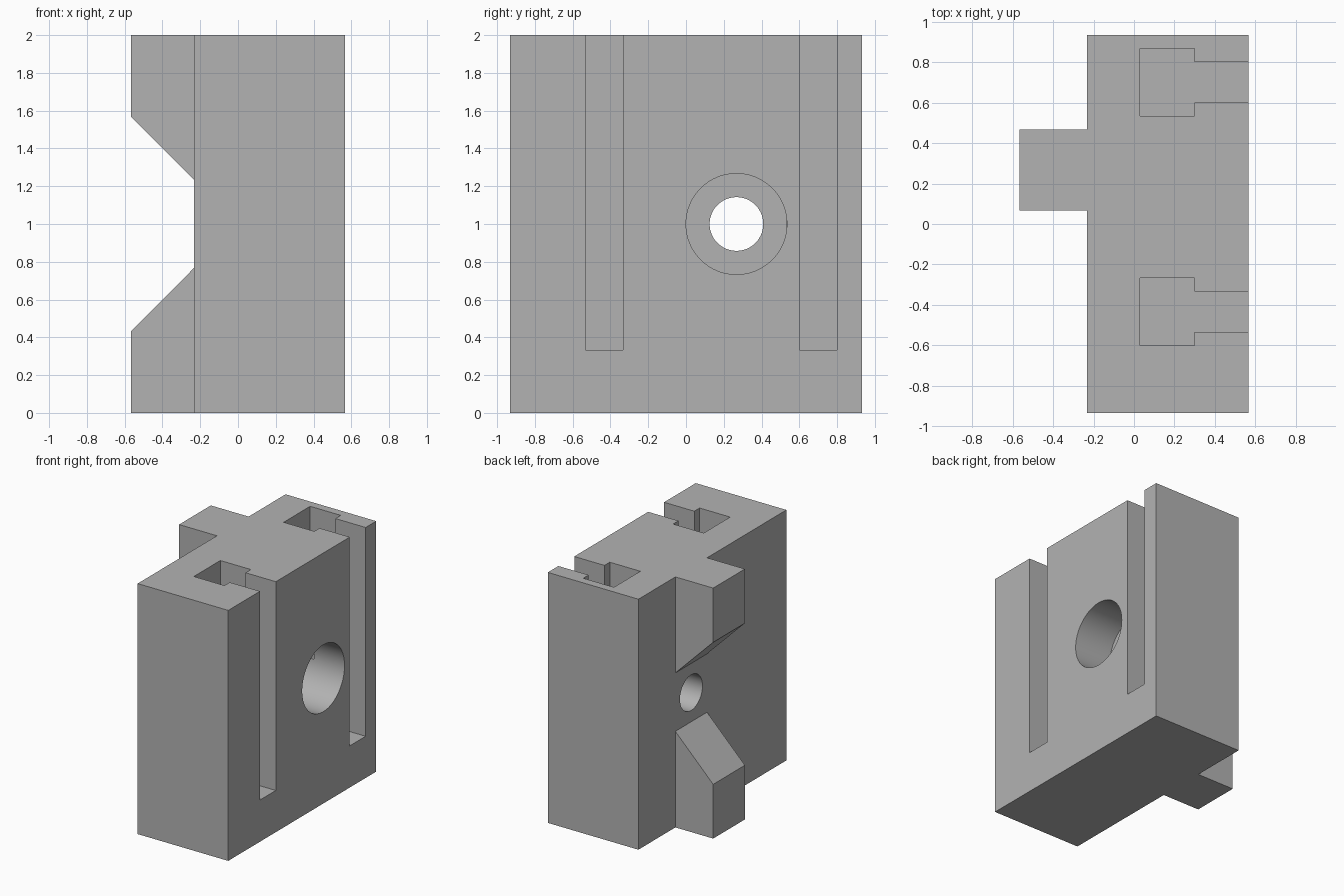
import bpy
import bmesh
from mathutils import Matrix, Vector

if "Cube" in bpy.data.objects:
    bpy.data.objects.remove(bpy.data.objects["Cube"])

HEIGHT = 2.0
HALF_Y = 0.933
BACK, FACE = -0.233, 0.567       # main block extent in x
BORE_Y, BORE_Z = 0.267, 1.0

grey = bpy.data.materials.new("plain grey")
grey.use_nodes = True
colour = (0.45, 0.45, 0.45, 1)
grey.diffuse_color = colour
grey.node_tree.nodes["Principled BSDF"].inputs["Base Color"].default_value = colour


def finish(name, bm):
    bmesh.ops.recalc_face_normals(bm, faces=bm.faces)
    mesh = bpy.data.meshes.new(name)
    bm.to_mesh(mesh)
    bm.free()
    mesh.materials.append(grey)
    obj = bpy.data.objects.new(name, mesh)
    bpy.context.collection.objects.link(obj)
    return obj


def prism(name, points, extrusion):
    """Extrude a closed profile along a vector."""
    bm = bmesh.new()
    face = bm.faces.new([bm.verts.new(p) for p in points])
    result = bmesh.ops.extrude_face_region(bm, geom=[face], use_keep_orig=True)
    moved = [v for v in result["geom"] if isinstance(v, bmesh.types.BMVert)]
    bmesh.ops.translate(bm, verts=moved, vec=Vector(extrusion))
    return finish(name, bm)


def bore(name, radius, x0, x1):
    """Cylinder along x through the bore centre."""
    bm = bmesh.new()
    place = Matrix.Translation(((x0 + x1) / 2, BORE_Y, BORE_Z)) @ Matrix.Rotation(1.5707963, 4, "Y")
    bmesh.ops.create_cone(bm, cap_ends=True, segments=96, radius1=radius,
                          radius2=radius, depth=x1 - x0, matrix=place)
    return finish(name, bm)


def t_slot(name, y):
    """T-shaped pocket, open at the face and the top."""
    half = [(0.03, 0.167), (0.3, 0.167), (0.3, 0.1), (0.7, 0.1)]
    outline = half + [(x, -w) for x, w in reversed(half)]
    return prism(name, [(x, y + w, 0.333) for x, w in outline], (0, 0, HEIGHT))


# Block with the tongue along its back
plan = [(FACE, -HALF_Y), (FACE, HALF_Y), (BACK, HALF_Y), (BACK, 0.467),
        (-0.567, 0.467), (-0.567, 0.067), (BACK, 0.067), (BACK, -HALF_Y)]
block = prism("slotted_block", [(x, y, 0) for x, y in plan], (0, 0, HEIGHT))

# Bevelled gap in the tongue, T-slots and stepped bore
gap = [(BACK, 0.233), (BACK, -0.233), (-0.733, -0.733), (-0.733, 0.733)]
cutters = [
    prism("tongue_gap_cutter", [(x, 0, BORE_Z + h) for x, h in gap], (0, 0.6, 0)),
    t_slot("right_slot_cutter", -0.433),
    t_slot("left_slot_cutter", 0.7),
    bore("wide_bore_cutter", 0.267, 0.233, 0.8),
    bore("narrow_bore_cutter", 0.142, -0.5, 0.5),
]

bpy.ops.object.select_all(action="DESELECT")
bpy.context.view_layer.objects.active = block
block.select_set(True)
for cutter in cutters:
    cutter.hide_render = True
    mod = block.modifiers.new(cutter.name, "BOOLEAN")
    mod.operation = "DIFFERENCE"
    mod.solver = "EXACT"
    mod.object = cutter
    bpy.ops.object.modifier_apply(modifier=mod.name)
    bpy.data.objects.remove(cutter)

bpy.ops.object.shade_smooth_by_angle()
